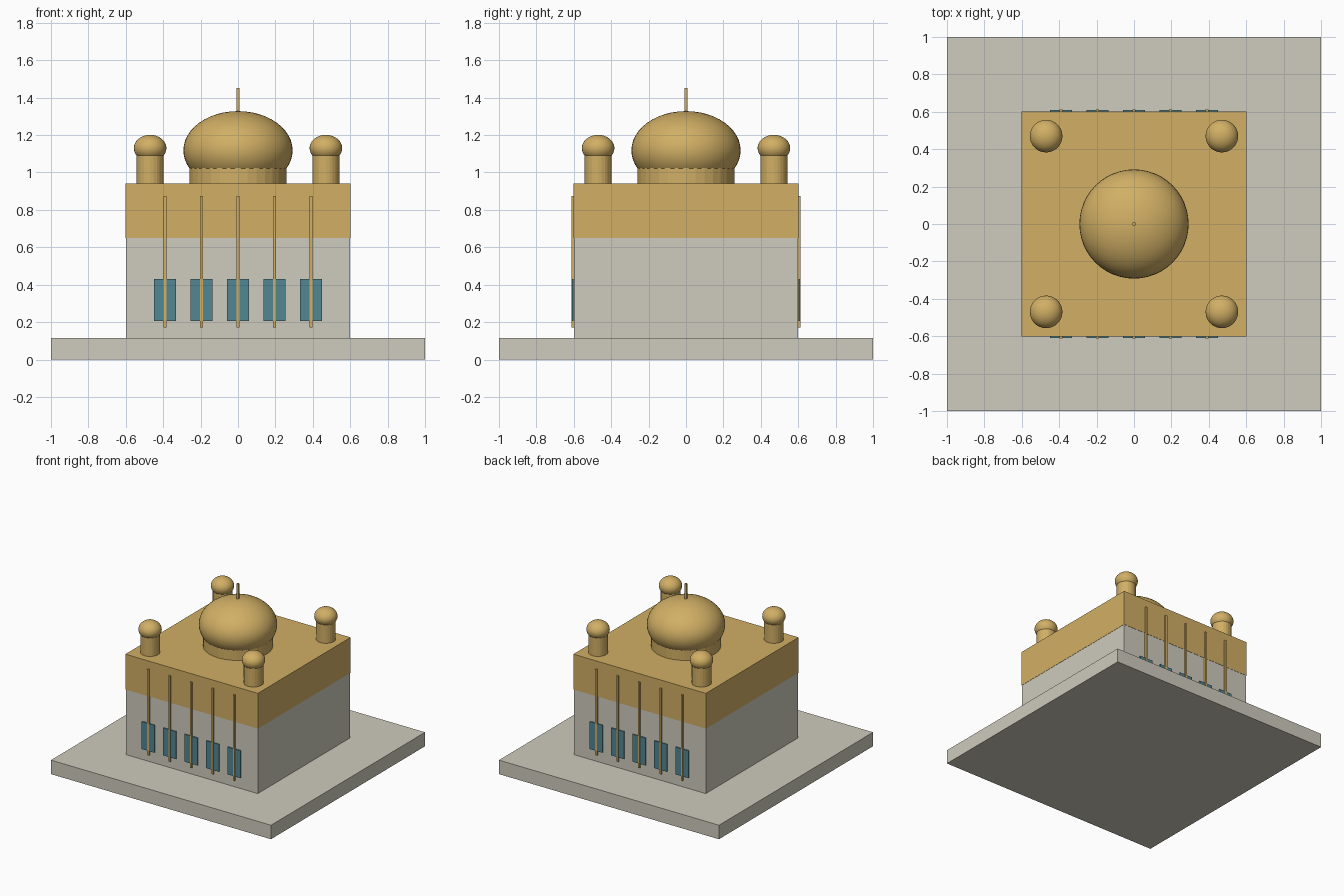
import bpy
import math

if "Cube" in bpy.data.objects:
    bpy.data.objects.remove(bpy.data.objects["Cube"])


def material(name, rgb):
    m = bpy.data.materials.new(name)
    m.diffuse_color = (*rgb, 1.0)
    m.use_nodes = True
    m.node_tree.nodes["Principled BSDF"].inputs["Base Color"].default_value = m.diffuse_color
    return m


GOLD = material("gold", (0.64, 0.43, 0.13))
STONE = material("pale_stone", (0.62, 0.60, 0.51))
TEAL = material("teal_glass", (0.085, 0.24, 0.29))


def finish(name, mat):
    ob = bpy.context.object
    ob.name = name
    ob.data.materials.append(mat)
    return ob


def box(name, mat, lo, hi):
    centre = [(a + b) / 2 for a, b in zip(lo, hi)]
    bpy.ops.mesh.primitive_cube_add(size=1, location=centre)
    ob = finish(name, mat)
    ob.scale = [b - a for a, b in zip(lo, hi)]
    bpy.ops.object.transform_apply(location=False, rotation=False, scale=True)
    return ob


def drum(name, x, y, r, z0, z1, sides):
    bpy.ops.mesh.primitive_cylinder_add(vertices=sides, radius=r, depth=z1 - z0,
                                        location=(x, y, (z0 + z1) / 2))
    return finish(name, GOLD)


def dome(name, x, y, z, r, half_height):
    bpy.ops.mesh.primitive_uv_sphere_add(segments=48, ring_count=24, radius=r,
                                         location=(x, y, z))
    ob = finish(name, GOLD)
    ob.scale.z = half_height / r
    bpy.ops.object.transform_apply(location=False, rotation=False, scale=True)
    bpy.ops.object.shade_smooth()
    return ob


# Platform and the two storeys
box("platform", STONE, (-1, -1, 0), (1, 1, 0.115))
box("lower_hall", STONE, (-0.6, -0.6, 0.115), (0.6, 0.6, 0.65))
box("upper_band", GOLD, (-0.602, -0.602, 0.65), (0.602, 0.602, 0.94))

# Main dome with its drum and spire
drum("dome_drum", 0, 0, 0.26, 0.94, 1.025, 32)
dome("main_dome", 0, 0, 1.118, 0.292, 0.21)
box("spire", GOLD, (-0.008, -0.008, 1.31), (0.008, 0.008, 1.452))

# Corner turrets
for sx in (-1, 1):
    for sy in (-1, 1):
        x, y = 0.47 * sx, 0.47 * sy
        drum("turret", x, y, 0.073, 0.94, 1.095, 24)
        dome("turret_cap", x, y, 1.13, 0.087, 0.071)

# Window plates and slim columns on the front and back
for side in (-1, 1):
    for i in range(-2, 3):
        x = 0.195 * i
        y0, y1 = sorted((side * 0.601, side * 0.61))
        box("window", TEAL, (x - 0.058, y0, 0.205), (x + 0.058, y1, 0.43))
        y0, y1 = sorted((side * 0.598, side * 0.613))
        box("column", GOLD, (x - 0.008, y0, 0.17), (x + 0.008, y1, 0.875))
